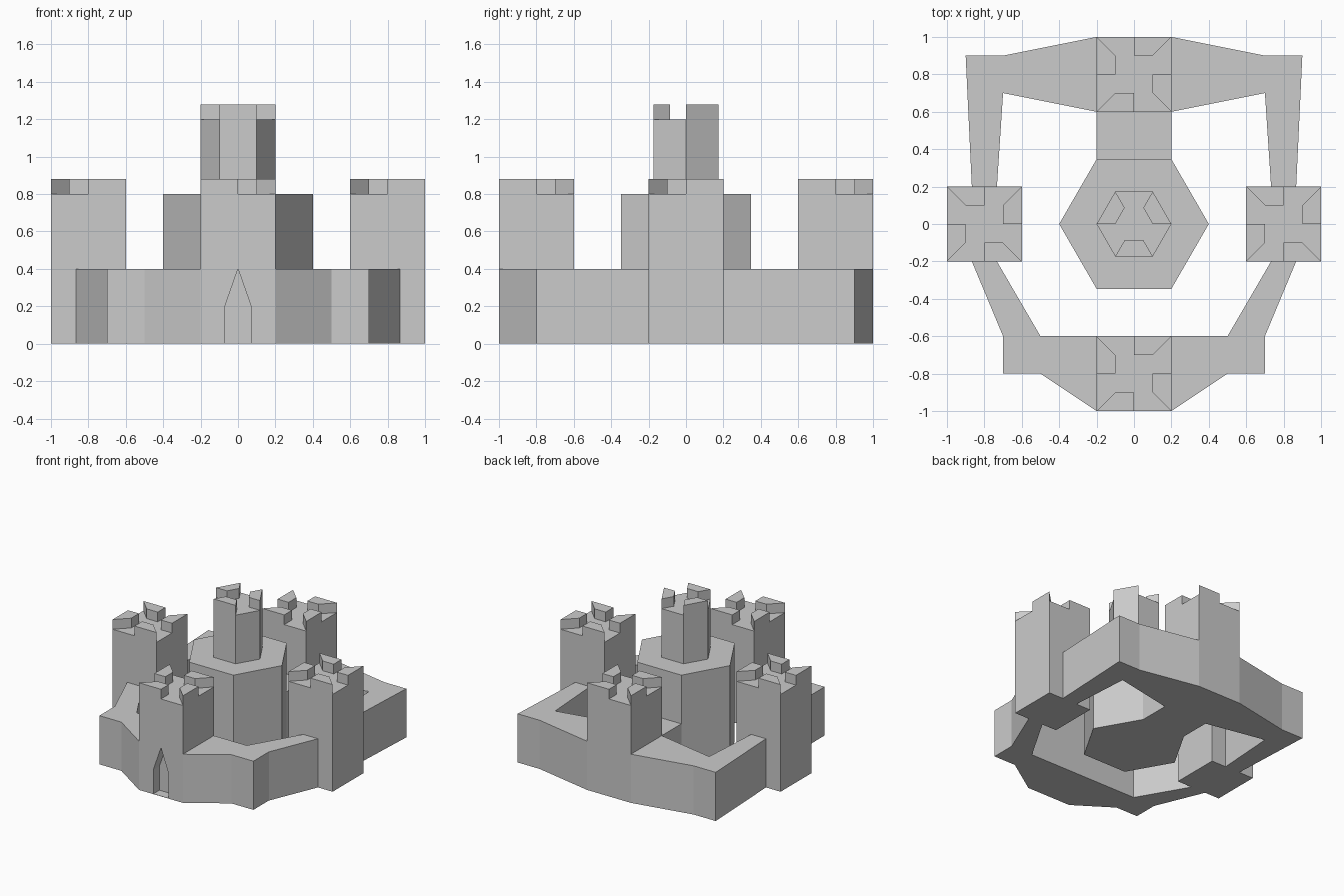
import bpy, bmesh
from math import cos, sin, pi, radians
from mathutils import Matrix

if "Cube" in bpy.data.objects:
    bpy.data.objects.remove(bpy.data.objects["Cube"])


def prism(name, outlines, z0, z1, location=(0, 0, 0)):
    """Extrude one or more flat outlines from z0 up to z1 as one object."""
    bm = bmesh.new()
    for pts in outlines:
        low = [bm.verts.new((x, y, z0)) for x, y in pts]
        top = [bm.verts.new((x, y, z1)) for x, y in pts]
        bm.faces.new(low[::-1])
        bm.faces.new(top)
        for i in range(len(pts)):
            j = (i + 1) % len(pts)
            bm.faces.new((low[i], low[j], top[j], top[i]))
    bmesh.ops.recalc_face_normals(bm, faces=bm.faces)
    mesh = bpy.data.meshes.new(name)
    bm.to_mesh(mesh)
    bm.free()
    ob = bpy.data.objects.new(name, mesh)
    ob.location = location
    bpy.context.collection.objects.link(ob)
    return ob


def hexagon(r):
    return [(r * cos(i * pi / 3), r * sin(i * pi / 3)) for i in range(6)]


def spin(pts, quarter):
    c, s = round(cos(quarter * pi / 2)), round(sin(quarter * pi / 2))
    return [(c * x - s * y, s * x + c * y) for x, y in pts]


# Four square towers, each ringed by mitred merlons
WALL_H, TOWER_H, MERLON = 0.4, 0.8, 0.08
square = [(-0.2, -0.2), (0.2, -0.2), (0.2, 0.2), (-0.2, 0.2)]
merlon = [(-0.2, -0.2), (0, -0.2), (0, -0.1), (-0.1, -0.1)]
towers = {}
for name, x, y, side in (("front", 0, -0.8, 1), ("back", 0, 0.8, 1),
                         ("left", -0.8, 0, -1), ("right", 0.8, 0, -1)):
    towers[name] = prism(name + "_tower", [square], 0, TOWER_H, (x, y, 0))
    block = [(side * px, py) for px, py in merlon]
    prism(name + "_tower_merlons", [spin(block, q) for q in range(4)],
          TOWER_H, TOWER_H + MERLON, (x, y, 0))

# Pointed gate recess cut into the front tower
arch = [(-0.07, 0.002), (0.07, 0.002), (0.07, 0.2), (0, 0.4), (-0.07, 0.2)]
cutter = prism("gate_cutter", [arch], 0.92, 1.1)
cutter.data.transform(Matrix.Rotation(radians(90), 4, 'X'))
cutter.hide_render = True
cut = towers["front"].modifiers.new("gate", 'BOOLEAN')
cut.operation, cut.solver, cut.object = 'DIFFERENCE', 'EXACT', cutter
bpy.context.view_layer.objects.active = towers["front"]
bpy.ops.object.modifier_apply(modifier=cut.name)
bpy.data.objects.remove(cutter)

# Curtain walls, mirrored left and right
back_wall = [(0.2, 1), (0.2, 0.6), (0.7, 0.7), (0.733, 0.2),
             (0.867, 0.2), (0.9, 0.9), (0.7, 0.9)]
front_wall = [(0.2, -1), (0.5, -0.8), (0.7, -0.8), (0.7, -0.6),
              (0.867, -0.2), (0.733, -0.2), (0.5, -0.6), (0.2, -0.6)]
for side, s in (("right", 1), ("left", -1)):
    for name, pts in (("back", back_wall), ("front", front_wall)):
        prism(f"{name}_{side}_wall", [[(s * x, y) for x, y in pts]], 0, WALL_H)

# Walkway joining the back tower to the keep
h = 0.2 * 3 ** 0.5
prism("keep_walkway", [[(-0.2, h), (0.2, h), (0.2, 0.6), (-0.2, 0.6)]], 0, WALL_H)

# Hexagonal keep, turret and three turret merlons
prism("keep", [hexagon(0.4)], 0, TOWER_H)
prism("turret", [hexagon(0.2)], TOWER_H, 1.2)
outer, inner = hexagon(0.2), hexagon(0.1)
prism("turret_merlons", [[outer[i], outer[i + 1], inner[i + 1], inner[i]]
                         for i in (0, 2, 4)], 1.2, 1.2 + MERLON)
